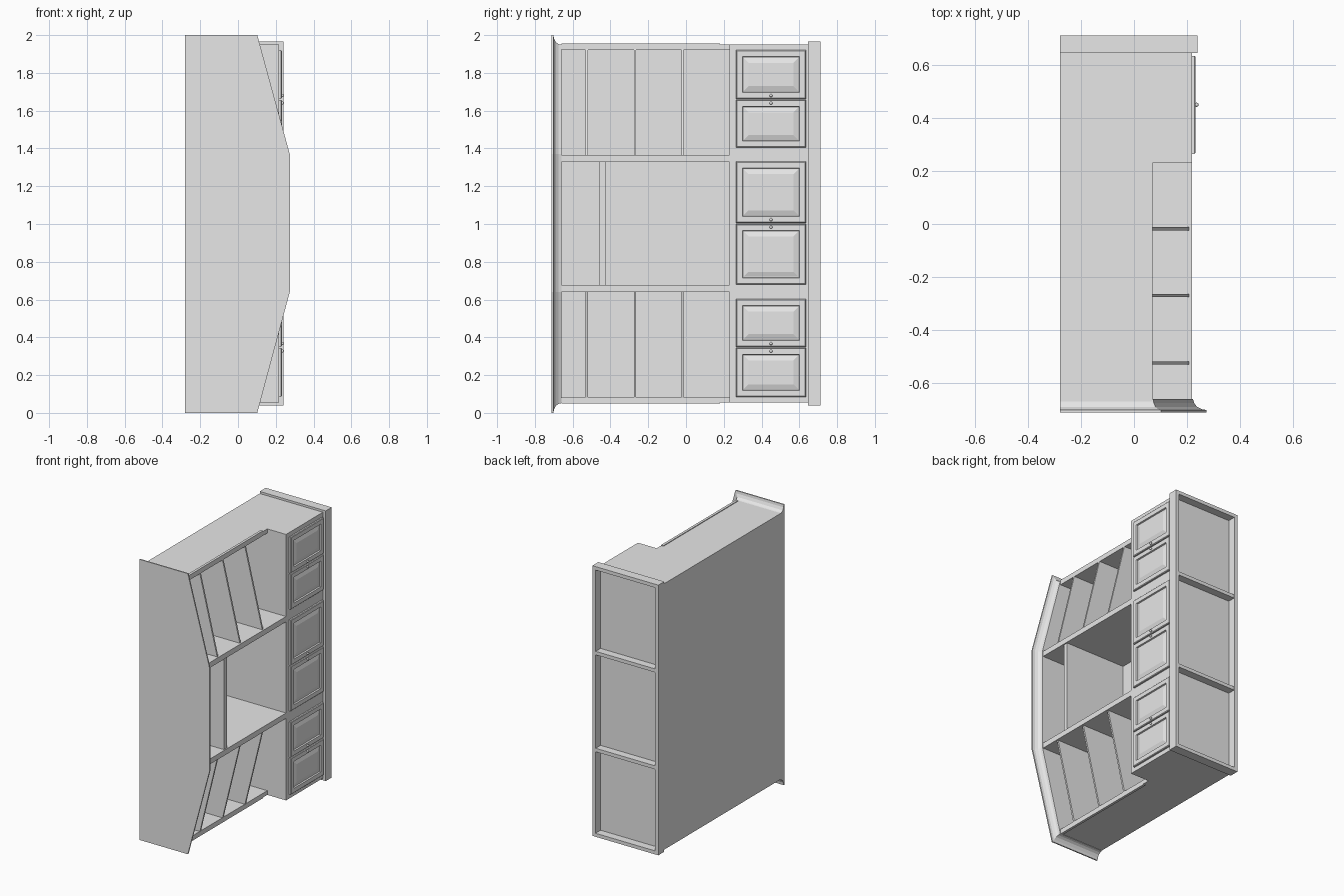
import bpy
import bmesh
from mathutils import Vector

cube = bpy.data.objects.get("Cube")
if cube:
    bpy.data.objects.remove(cube, do_unlink=True)

grey = bpy.data.materials.new("plain grey")
grey.use_nodes = True
grey.diffuse_color = (0.8, 0.8, 0.8, 1)
grey.node_tree.nodes["Principled BSDF"].inputs["Base Color"].default_value = (0.8, 0.8, 0.8, 1)

MID = 1.003  # mirror height of the cabinet


def finish(name, bm):
    bmesh.ops.recalc_face_normals(bm, faces=bm.faces[:])
    mesh = bpy.data.meshes.new(name)
    bm.to_mesh(mesh)
    bm.free()
    mesh.materials.append(grey)
    obj = bpy.data.objects.new(name, mesh)
    bpy.context.collection.objects.link(obj)
    return obj


def loft(name, rings):
    """Solid through a list of matching rings, capped at both ends."""
    bm = bmesh.new()
    rows = [[bm.verts.new(p) for p in ring] for ring in rings]
    n = len(rows[0])
    for a, b in zip(rows, rows[1:]):
        for i in range(n):
            j = (i + 1) % n
            bm.faces.new((a[i], a[j], b[j], b[i]))
    bm.faces.new(rows[0])
    bm.faces.new(rows[-1])
    return finish(name, bm)


def prism_y(name, outline, y0, y1):
    return loft(name, [[(x, y, z) for x, z in outline] for y in (y0, y1)])


def prism_z(name, outline, z0, z1):
    return loft(name, [[(x, y, z) for x, y in outline] for z in (z0, z1)])


def box(name, x0, x1, y0, y1, z0, z1):
    return prism_y(name, [(x0, z0), (x1, z0), (x1, z1), (x0, z1)], y0, y1)


def mirrored(z0, z1):
    """Both the given height range and its mirror image."""
    return [("lower", z0, z1), ("upper", 2 * MID - z1, 2 * MID - z0)]


BACK = -0.28
FRONT = 0.218

# Carcass: back, stepped sides, long shelves and the cross partition
box("back_panel", BACK, -0.265, -0.69, 0.65, 0.055, 1.95)
side = [(BACK, -0.69), (0.07, -0.69), (0.07, 0.23), (FRONT, 0.23), (FRONT, 0.65), (BACK, 0.65)]
for tag, z0, z1 in mirrored(0.055, 0.085):
    prism_z(tag + "_side", side, z0, z1)
for tag, z0, z1 in mirrored(0.64, 0.678):
    box(tag + "_long_shelf", BACK, FRONT, -0.68, 0.65, z0, z1)
for tag, z0, z1 in mirrored(0.05, 0.055):
    box(tag + "_side_trim", 0.052, 0.07, -0.66, 0.18, z0, z1)
box("cross_partition", BACK, FRONT, 0.23, 0.25, 0.055, 1.95)
box("middle_divider", BACK, 0.21, -0.458, -0.426, 0.67, 1.335)

# Sloping dividers in the two outer bays
for y in (-0.525, -0.27, -0.018):
    for tag, outer, inner in (("lower", 0.08, 0.65), ("upper", 1.926, 1.356)):
        prism_y(tag + "_divider", [(BACK, outer), (0.07, outer), (0.21, inner), (BACK, inner)],
                y - 0.006, y + 0.006)


# Flared cornice: grows from the cabinet outline to the wide end plate
def cornice_outline(t):
    edge = 0.052 * (1 - t)
    mid_x = 0.222 + 0.052 * t
    end_x = 0.072 + 0.03 * t
    return [(BACK, edge), (end_x, edge), (mid_x, 0.64), (mid_x, 1.37),
            (end_x, 2 - edge), (BACK, 2 - edge)]


steps = [(-0.66, 0), (-0.676, 0.1), (-0.69, 0.3), (-0.699, 0.65), (-0.702, 1), (-0.711, 1)]
loft("cornice", [[(x, y, z) for x, z in cornice_outline(t)] for y, t in steps])
box("cornice_line", 0.208, 0.214, -0.712, -0.71, 0.64, 1.37)

# Cupboard front
box("cupboard_front", 0.195, FRONT, 0.25, 0.65, 0.055, 1.95)


# Raised panel doors with small knobs
def door(name, y0, y1, z0, z1):
    obj = box(name, 0.212, 0.228, y0, y1, z0, z1)
    bm = bmesh.new()
    bm.from_mesh(obj.data)
    bm.normal_update()
    face = max(bm.faces, key=lambda f: f.normal.x)
    for width, shift in ((0.006, 0.004), (0.042, 0), (0.004, -0.01), (0.006, 0), (0.036, 0.008)):
        bmesh.ops.inset_region(bm, faces=[face], thickness=width)
        for v in face.verts:
            v.co.x += shift
    bm.to_mesh(obj.data)
    bm.free()


def knob(name, y, z):
    bm = bmesh.new()
    bmesh.ops.create_uvsphere(bm, u_segments=12, v_segments=8, radius=0.008)
    bmesh.ops.translate(bm, verts=bm.verts[:], vec=Vector((0.236, y, z)))
    obj = finish(name, bm)
    for poly in obj.data.polygons:
        poly.use_smooth = True


pairs = [("lower", 0.085, 0.347, 0.602), ("middle", 0.68, 1.003, 1.33), ("upper", 1.405, 1.66, 1.92)]
for tag, z0, split, z1 in pairs:
    door(tag + "_door_a", 0.265, 0.635, z0, split - 0.003)
    door(tag + "_door_b", 0.265, 0.635, split + 0.003, z1)
    for offset in (-0.02, 0.02):
        knob(tag + "_knob", 0.45, split + offset)

# Hollow plinth, divided in three
P0, P1, PX, WALL = 0.645, 0.712, 0.24, 0.025
box("plinth_floor", BACK, FRONT, 0.64, 0.655, 0.055, 1.95)
box("plinth_back", BACK, BACK + WALL, P0, P1, 0.04, 1.966)
box("plinth_front", PX - WALL, PX, P0, P1, 0.04, 1.966)
for tag, z0, z1 in mirrored(0.04, 0.065):
    box(tag + "_plinth_end", BACK, PX, P0, P1, z0, z1)
for tag, z0, z1 in mirrored(0.645, 0.67):
    box(tag + "_plinth_rib", BACK, PX, 0.65, P1 - 0.002, z0, z1)
